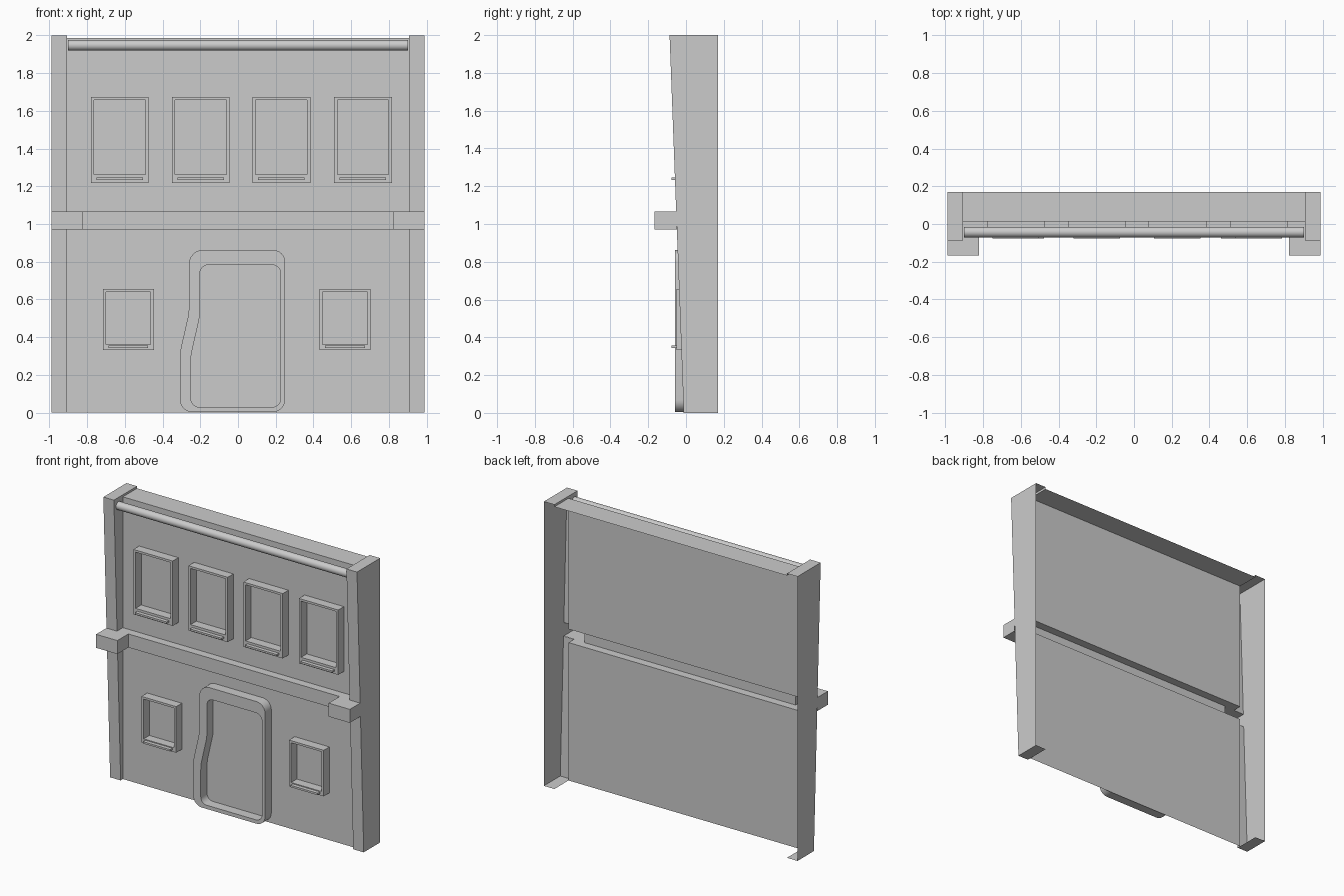
import bpy, bmesh, math

if "Cube" in bpy.data.objects:
    bpy.data.objects.remove(bpy.data.objects["Cube"])

WALL_Y, BACK_Y = 0.013, 0.17
LEDGE0, LEDGE1 = 0.97, 1.065


def make(name, polys, smooth=False):
    """Object from a list of polygons given as 3D points."""
    bm = bmesh.new()
    for p in polys:
        bm.faces.new([bm.verts.new(v) for v in p])
    bmesh.ops.remove_doubles(bm, verts=bm.verts, dist=1e-5)
    bmesh.ops.recalc_face_normals(bm, faces=bm.faces)
    me = bpy.data.meshes.new(name)
    bm.to_mesh(me)
    bm.free()
    ob = bpy.data.objects.new(name, me)
    bpy.context.collection.objects.link(ob)
    if smooth:
        bpy.context.view_layer.objects.active = ob
        ob.select_set(True)
        bpy.ops.object.shade_smooth_by_angle(angle=math.radians(35))
        ob.select_set(False)
    return ob


def sheet(x0, x1, z0, z1, y):
    """Upright rectangle facing the front."""
    return [(x0, y, z0), (x1, y, z0), (x1, y, z1), (x0, y, z1)]


def ring(outer, inner, y0, y1):
    """Hollow frame between two matching (x, z) outlines, open at the back."""
    polys, n = [], len(outer)
    for i in range(n):
        j = (i + 1) % n
        o0, o1, i0, i1 = outer[i], outer[j], inner[i], inner[j]
        at = lambda p, y: (p[0], y, p[1])
        polys += [[at(o0, y0), at(o1, y0), at(i1, y0), at(i0, y0)],
                  [at(o0, y1), at(o1, y1), at(o1, y0), at(o0, y0)],
                  [at(i0, y0), at(i1, y0), at(i1, y1), at(i0, y1)]]
    return polys


def rect(x0, x1, z0, z1):
    return [(x0, z0), (x1, z0), (x1, z1), (x0, z1)]


def box(x0, x1, y0, y1, z0, z1):
    p = ring(rect(x0, x1, z0, z1), rect(x0, x1, z0, z1), y0, y1)
    return [p[k] for k in range(1, 12, 3)] + [sheet(x0, x1, z0, z1, y0), sheet(x0, x1, z0, z1, y1)]


def rounded(points, steps=6):
    """Round each (x, z, radius) corner with a smooth curve."""
    out, n = [], len(points)
    for i, (x, z, r) in enumerate(points):
        ends = []
        for q in (points[i - 1], points[(i + 1) % n]):
            d = math.hypot(q[0] - x, q[1] - z)
            ends.append((x + (q[0] - x) * r / d, z + (q[1] - z) * r / d))
        a, b = ends
        for k in range(steps + 1):
            t = k / steps
            # conic weights give a circular arc on right-angle corners
            w0, w1, w2 = (1 - t) ** 2, 1.414 * t * (1 - t), t * t
            s = w0 + w1 + w2
            out.append(((w0 * a[0] + w1 * x + w2 * b[0]) / s,
                        (w0 * a[1] + w1 * z + w2 * b[1]) / s))
    return out


# Wall panels and roof
make("lower_wall", [sheet(-0.905, 0.905, 0, LEDGE0, WALL_Y)])
make("upper_wall", [sheet(-0.905, 0.905, LEDGE1, 1.985, WALL_Y)])
make("roof", [[(-0.905, WALL_Y, 1.985), (0.905, WALL_Y, 1.985),
               (0.905, BACK_Y, 1.985), (-0.905, BACK_Y, 1.985)]])


# Leaning side pillars, hollow at the back
def front_y(z):
    return -0.012 - 0.0375 * z


for side, s in (("left", -1), ("right", 1)):
    xi, xo = s * 0.905, s * 0.987
    polys = [[(xo, front_y(0), 0), (xo, BACK_Y, 0), (xo, BACK_Y, 2), (xo, front_y(2), 2)]]
    for z0, z1 in ((0, LEDGE0), (LEDGE1, 2)):
        a, b = front_y(z0), front_y(z1)
        polys.append([(xi, a, z0), (xo, a, z0), (xo, b, z1), (xi, b, z1)])
        polys.append([(xi, a, z0), (xi, WALL_Y, z0), (xi, WALL_Y, z1), (xi, b, z1)])
    for z in (0, 2):
        polys.append([(xi, front_y(z), z), (xo, front_y(z), z), (xo, BACK_Y, z), (xi, BACK_Y, z)])
    # small upstand between roof and pillar cap
    polys.append([(xi, WALL_Y, 1.985), (xi, BACK_Y, 1.985), (xi, BACK_Y, 2), (xi, WALL_Y, 2)])
    make(side + "_pillar", polys)

# Ledge across the middle with projecting end blocks, open at the back
half = [(0.987, -0.05), (0.987, -0.167), (0.822, -0.167), (0.822, -0.045)]
path = half + [(-x, y) for x, y in reversed(half)]
back = [(-0.905, -0.05), (-0.905, WALL_Y), (0.905, WALL_Y), (0.905, -0.05)]
polys = [[(x, y, z) for x, y in path + back] for z in (LEDGE0, LEDGE1)]
for (x0, y0), (x1, y1) in zip(path, path[1:]):
    polys.append([(x0, y0, LEDGE0), (x1, y1, LEDGE0), (x1, y1, LEDGE1), (x0, y0, LEDGE1)])
make("middle_ledge", polys)


# Windows: hollow frame with a sill bar on the bottom rail
def window(name, cx, w, z0, z1, rail):
    h = w / 2
    make(name + "_frame", ring(rect(cx - h, cx + h, z0, z1),
                               rect(cx - h + 0.017, cx + h - 0.017, z0 + rail, z1 - 0.015),
                               -0.05, WALL_Y))
    zb = z0 + rail * 0.36
    make(name + "_sill", box(cx - h + 0.03, cx + h - 0.03, -0.076, -0.045, zb, zb + 0.013))


for i, cx in enumerate((-0.626, -0.198, 0.23, 0.662)):
    window("upper_window_%d" % (i + 1), cx, 0.306, 1.217, 1.673, 0.046)
for i, cx in enumerate((-0.581, 0.567)):
    window("lower_window_%d" % (i + 1), cx, 0.27, 0.332, 0.656, 0.03)

# Door surround with a kinked left jamb
outer = rounded([(-0.308, 0.004, 0.065), (0.25, 0.004, 0.065), (0.25, 0.863, 0.065),
                 (-0.26, 0.863, 0.075), (-0.26, 0.53, 0.03), (-0.308, 0.32, 0.03)])
inner = rounded([(-0.25, 0.03, 0.045), (0.226, 0.03, 0.045), (0.226, 0.783, 0.045),
                 (-0.202, 0.783, 0.045), (-0.202, 0.51, 0.03), (-0.25, 0.30, 0.03)])
make("door_surround", ring(outer, inner, -0.057, WALL_Y), smooth=True)

# Pipe under the roof edge
bpy.ops.mesh.primitive_cylinder_add(vertices=24, radius=0.028, depth=1.8,
                                    location=(0, -0.043, 1.947), rotation=(0, math.pi / 2, 0))
bpy.context.object.name = "top_pipe"
bpy.ops.object.shade_smooth_by_angle(angle=math.radians(35))
